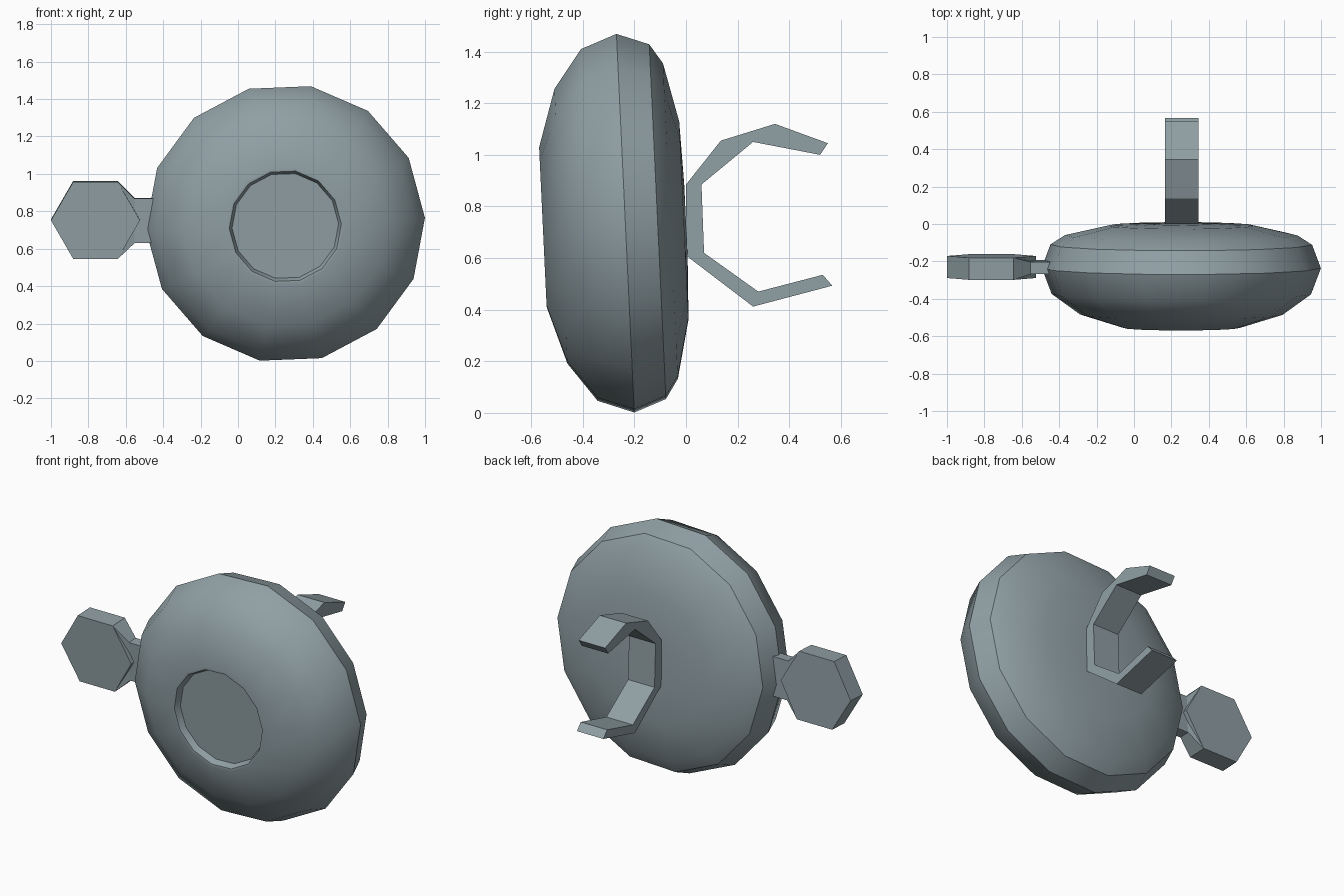
import bpy, bmesh, math
from mathutils import Matrix, Vector

old = bpy.data.objects.get("Cube")
if old:
    bpy.data.objects.remove(old, do_unlink=True)

steel = bpy.data.materials.new("blue grey steel")
COLOUR = (0.28, 0.35, 0.375, 1.0)
steel.diffuse_color = COLOUR
steel.use_nodes = True
steel.node_tree.nodes["Principled BSDF"].inputs["Base Color"].default_value = COLOUR

# The bell and its lever lean slightly forward about the bell centre
CENTRE = Vector((0.253, -0.235, 0.735))
LEAN = Matrix.Translation(CENTRE) @ Matrix.Rotation(math.radians(2.7), 4, 'X') @ Matrix.Translation(-CENTRE)


def finish(name, bm, lean=False, smooth=None):
    """Turn a bmesh into a coloured object."""
    if lean:
        bm.transform(LEAN)
    bmesh.ops.recalc_face_normals(bm, faces=bm.faces)
    mesh = bpy.data.meshes.new(name)
    bm.to_mesh(mesh)
    bm.free()
    obj = bpy.data.objects.new(name, mesh)
    bpy.context.collection.objects.link(obj)
    mesh.materials.append(steel)
    if smooth:
        bpy.ops.object.select_all(action='DESELECT')
        obj.select_set(True)
        bpy.context.view_layer.objects.active = obj
        bpy.ops.object.shade_smooth_by_angle(angle=math.radians(smooth))
    return obj


def loft(bm, loops):
    """Skin a list of equal-length point loops and cap both ends."""
    rings = [[bm.verts.new(p) for p in loop] for loop in loops]
    for a, b in zip(rings, rings[1:]):
        for i in range(len(a)):
            j = (i + 1) % len(a)
            bm.faces.new((a[i], a[j], b[j], b[i]))
    bm.faces.new(rings[0])
    bm.faces.new(rings[-1])


def ring(x, y, z, radius, sides, start):
    angles = [math.radians(start) + math.tau * i / sides for i in range(sides)]
    return [(x + radius * math.cos(a), y, z + radius * math.sin(a)) for a in angles]


def rect(x, y, z, half_y, half_z):
    return [(x, y + sy * half_y, z + sz * half_z)
            for sy, sz in ((-1, -1), (1, -1), (1, 1), (-1, 1))]


# Bell body: 14-sided turned profile (radius, y), from recessed front to back
profile = [(0.285, -0.515), (0.30, -0.553), (0.315, -0.555), (0.542, -0.485),
           (0.694, -0.375), (0.747, -0.235), (0.70, -0.11), (0.622, -0.06),
           (0.39, -0.008), (0.14, 0.0)]
bm = bmesh.new()
loft(bm, [ring(CENTRE.x, y, CENTRE.z, r, 14, 2.3) for r, y in profile])
finish("bell_body", bm, lean=True, smooth=35.5)

# Lever: hexagonal thumb pad
bm = bmesh.new()
loft(bm, [ring(-0.762, y, 0.754, 0.238, 6, 0) for y in (-0.288, -0.17)])
finish("lever_pad", bm, lean=True)

# Lever: tapered neck and thin stem running into the bell
bm = bmesh.new()
loft(bm, [rect(-0.643, -0.229, 0.753, 0.059, 0.206),
          rect(-0.553, -0.229, 0.75, 0.033, 0.119),
          rect(-0.43, -0.229, 0.75, 0.033, 0.119)])
finish("lever_stem", bm, lean=True)

# Handlebar clamp: open bent strap (y, z)
strap = [(0.0, 0.885), (0.135, 1.055), (0.345, 1.12), (0.55, 1.045), (0.52, 1.0),
         (0.26, 1.05), (0.06, 0.885), (0.07, 0.62), (0.28, 0.47), (0.53, 0.535),
         (0.567, 0.493), (0.26, 0.412), (0.0, 0.61)]
bm = bmesh.new()
loft(bm, [[(x, y, z) for y, z in strap] for x in (0.165, 0.345)])
finish("handlebar_clamp", bm)
